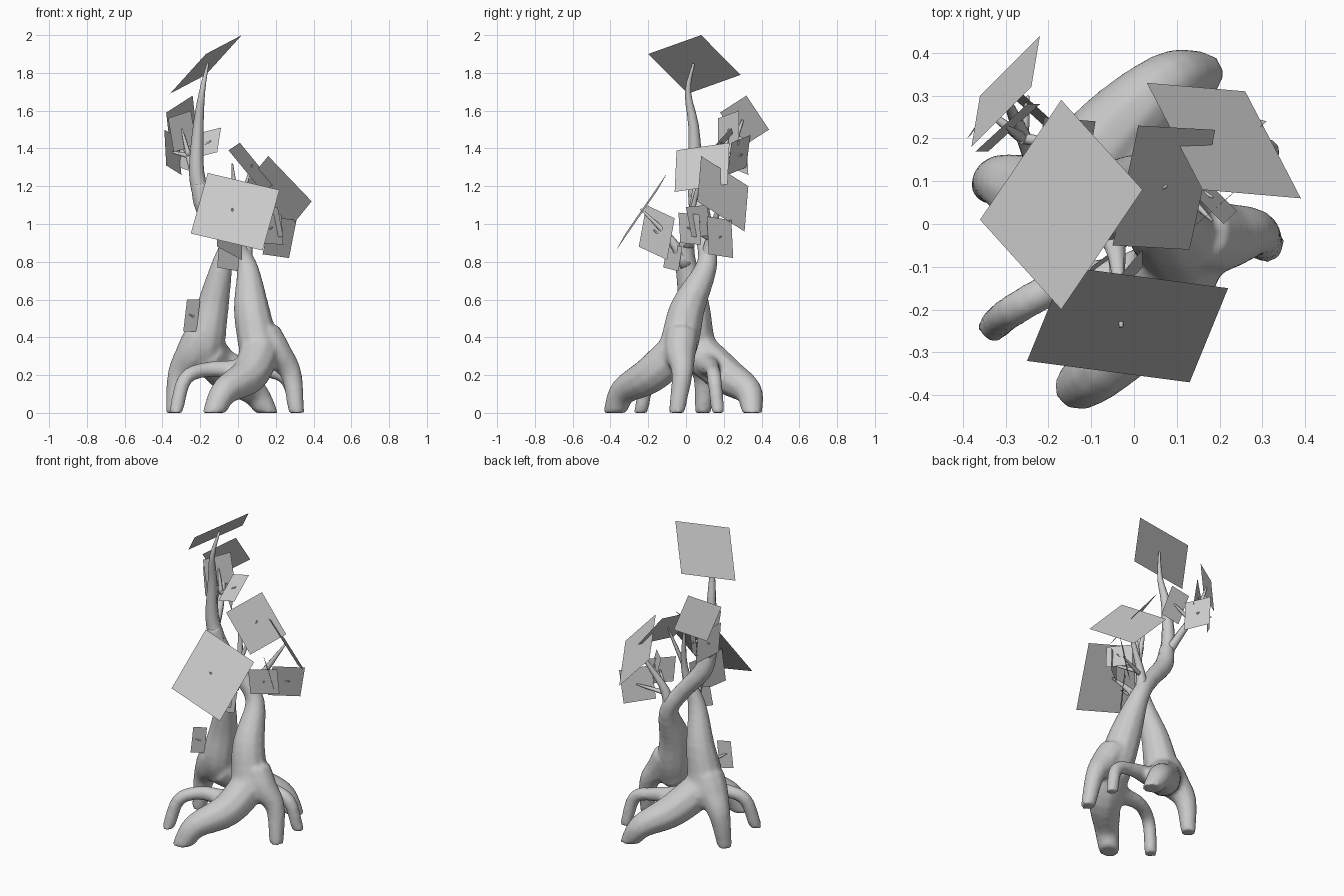
import bpy, bmesh, math
from mathutils import Vector

cube = bpy.data.objects.get("Cube")
if cube:
    bpy.data.objects.remove(cube, do_unlink=True)

grey = bpy.data.materials.new("plain grey")
grey.use_nodes = True
tone = (.6, .6, .6, 1)
grey.diffuse_color = tone
grey.node_tree.nodes["Principled BSDF"].inputs["Base Color"].default_value = tone


def finish(name, bm, smooth=True):
    """Turn a bmesh into a coloured object."""
    mesh = bpy.data.meshes.new(name)
    bm.to_mesh(mesh)
    bm.free()
    mesh.materials.append(grey)
    obj = bpy.data.objects.new(name, mesh)
    bpy.context.collection.objects.link(obj)
    for poly in mesh.polygons:
        poly.use_smooth = smooth
    return obj


def spline(points, steps):
    """Smooth path through (x, y, z, radius) points."""
    pts = [Vector(p) for p in points]
    ext = [2 * pts[0] - pts[1]] + pts + [2 * pts[-1] - pts[-2]]
    path = []
    for i in range(len(pts) - 1):
        a, b, c, d = ext[i:i + 4]
        for s in range(steps):
            t = s / steps
            path.append(.5 * (2 * b + (c - a) * t + (2 * a - 5 * b + 4 * c - d) * t * t
                              + (3 * b - a - 3 * c + d) * t ** 3))
    return path + [pts[-1]]


def tube(bm, points, sides=10, steps=4):
    """Closed tapering tube; an end on the ground is cut level."""
    path = spline(points, steps)
    side, old, rings = Vector((1, 0, 0)), Vector((0, 0, 1)), []
    for i, p in enumerate(path):
        before, after = path[max(i - 1, 0)], path[min(i + 1, len(path) - 1)]
        axis = (after - before).to_3d().normalized()
        if i == len(path) - 1 and p.z == 0:
            axis = Vector((0, 0, -1))
        side = old.rotation_difference(axis) @ side
        other, old = axis.cross(side), axis
        ring = []
        for k in range(sides):
            a = math.tau * k / sides
            ring.append(bm.verts.new(p.to_3d() + p.w * (math.cos(a) * side + math.sin(a) * other)))
        rings.append(ring)
    for lo, hi in zip(rings, rings[1:]):
        for k in range(sides):
            n = (k + 1) % sides
            bm.faces.new((lo[k], lo[n], hi[n], hi[k]))
    bm.faces.new(rings[0][::-1])
    bm.faces.new(rings[-1])


def trunk(name, limbs):
    """Several limbs fused into one smooth body."""
    bm = bmesh.new()
    for limb in limbs:
        tube(bm, limb)
    bmesh.ops.recalc_face_normals(bm, faces=bm.faces)
    obj = finish(name, bm)
    fuse = obj.modifiers.new("fuse", 'REMESH')
    fuse.mode = 'VOXEL'
    fuse.voxel_size = .013
    fuse.use_smooth_shade = True
    soften = obj.modifiers.new("soften", 'SMOOTH')
    soften.factor = .5
    soften.iterations = 7


def branch(name, *points):
    bm = bmesh.new()
    tube(bm, points, sides=8, steps=3)
    bmesh.ops.recalc_face_normals(bm, faces=bm.faces)
    finish(name, bm)


def leaf(name, a, b, c, stem=None):
    """Flat four-cornered leaf with a twig through its middle."""
    a, b, c = Vector(a), Vector(b), Vector(c)
    bm = bmesh.new()
    bm.faces.new([bm.verts.new(p) for p in (a, b, c, a + c - b)])
    finish(name, bm, smooth=False)
    if stem:
        root, mid = Vector(stem), (a + c) / 2
        tip = mid + (mid - root).normalized() * .02
        branch(name + "_twig", (*root, .014), (*root.lerp(mid, .6), .01), (*tip, .003))


# Front trunk, leaning back and crossing to the right, on three roots
trunk("front_trunk", [
    [(.12, -.07, .27, .1), (.1, -.03, .39, .105), (.07, .01, .56, .095), (.045, .11, .78, .058),
     (-.05, .1, .93, .052), (-.17, .07, 1.08, .056), (-.21, .05, 1.22, .045)],
    [(.12, -.04, .33, .11), (.06, -.19, .2, .1), (-.07, -.33, .115, .075), (-.13, -.38, 0, .06)],
    [(.1, -.09, .27, .08), (-.01, -.12, .23, .055), (-.16, -.14, .23, .042), (-.28, -.2, .18, .04),
     (-.33, -.24, 0, .038)],
    [(.14, -.02, .42, .09), (.2, -.03, .32, .085), (.28, -.02, .21, .058), (.31, -.05, 0, .043)],
])

# Back trunk, leaning forward beside it, on three roots
trunk("back_trunk", [
    [(-.18, .1, .27, .1), (-.17, .05, .39, .105), (-.13, .04, .58, .085), (-.08, 0, .8, .056),
     (-.03, .01, .95, .035)],
    [(-.19, .05, .4, .1), (-.24, .07, .31, .095), (-.31, .1, .2, .065), (-.34, .09, 0, .043)],
    [(-.17, .06, .33, .11), (-.05, .21, .2, .1), (.08, .33, .115, .075), (.16, .35, 0, .055)],
    [(-.13, .1, .28, .09), (-.01, .12, .25, .06), (.13, .14, .23, .042), (.26, .15, .18, .04),
     (.31, .17, 0, .036)],
])

# Upper branches
branch("tall_branch", (-.19, .06, 1.14, .048), (-.22, .05, 1.28, .04), (-.21, .04, 1.52, .028),
       (-.19, .01, 1.7, .016), (-.16, .04, 1.85, .006))
branch("back_branch", (-.21, .05, 1.18, .03), (-.24, .16, 1.3, .022), (-.28, .25, 1.42, .015),
       (-.3, .3, 1.55, .006))
branch("middle_branch", (-.04, .01, .88, .035), (-.01, .03, 1.05, .02), (-.02, .05, 1.2, .013),
       (-.03, .06, 1.32, .004))
branch("left_branch", (.03, .11, .78, .045), (.06, .13, .92, .026), (.13, .16, 1.04, .016),
       (.2, .2, 1.16, .006))
branch("front_branch", (-.06, 0, .78, .04), (-.04, -.08, .92, .02), (-.03, -.24, 1.08, .005))

# Large leaves
leaf("top_leaf", (-.36, .01, 1.69), (-.17, .29, 1.79), (.02, .08, 2))
leaf("front_leaf", (-.16, -.1, 1.27), (.22, -.15, 1.18), (.13, -.37, .86))
leaf("left_leaf", (.16, .08, 1.36), (.39, .06, 1.12), (.26, .31, .96))
leaf("middle_leaf", (.01, .23, 1.43), (-.05, -.05, 1.39), (.13, -.06, 1.17), (-.01, .03, 1.05))
leaf("back_leaf", (-.24, .32, 1.68), (-.22, .44, 1.5), (-.36, .3, 1.41))

# Small leaves of the back cluster
fork = (-.26, .2, 1.36)
leaf("cluster_outer_leaf", (-.39, .2, 1.5), (-.31, .32, 1.45), (-.3, .33, 1.26), fork)
leaf("cluster_inner_leaf", (-.21, .25, 1.48), (-.09, .24, 1.51), (-.11, .12, 1.38), fork)
leaf("cluster_upper_leaf", (-.37, .17, 1.56), (-.25, .28, 1.6), (-.22, .28, 1.42), fork)
leaf("cluster_lower_leaf", (-.3, .34, 1.47), (-.19, .24, 1.43), (-.2, .22, 1.26), fork)

# Small leaves around the crown and on the trunk
leaf("left_low_leaf", (.31, .24, 1.02), (.17, .11, 1.04), (.13, .12, .84), (.06, .13, .9))
leaf("left_small_leaf", (.1, -.04, 1.06), (.23, .07, 1.05), (.24, .08, .89), (.06, .13, .92))
leaf("left_upper_leaf", (.1, .11, 1.1), (.21, 0, 1.09), (.24, .03, .93), (.06, .13, .92))
leaf("front_low_leaf", (-.11, -.21, 1.1), (.02, -.06, 1.03), (.02, -.1, .81), (-.05, -.04, .86))
leaf("front_small_leaf", (-.1, -.1, .9), (.01, -.02, .88), (0, -.04, .75))
leaf("trunk_leaf", (-.27, -.07, .6), (-.2, -.03, .6), (-.22, -.03, .43), (-.17, .04, .48))
